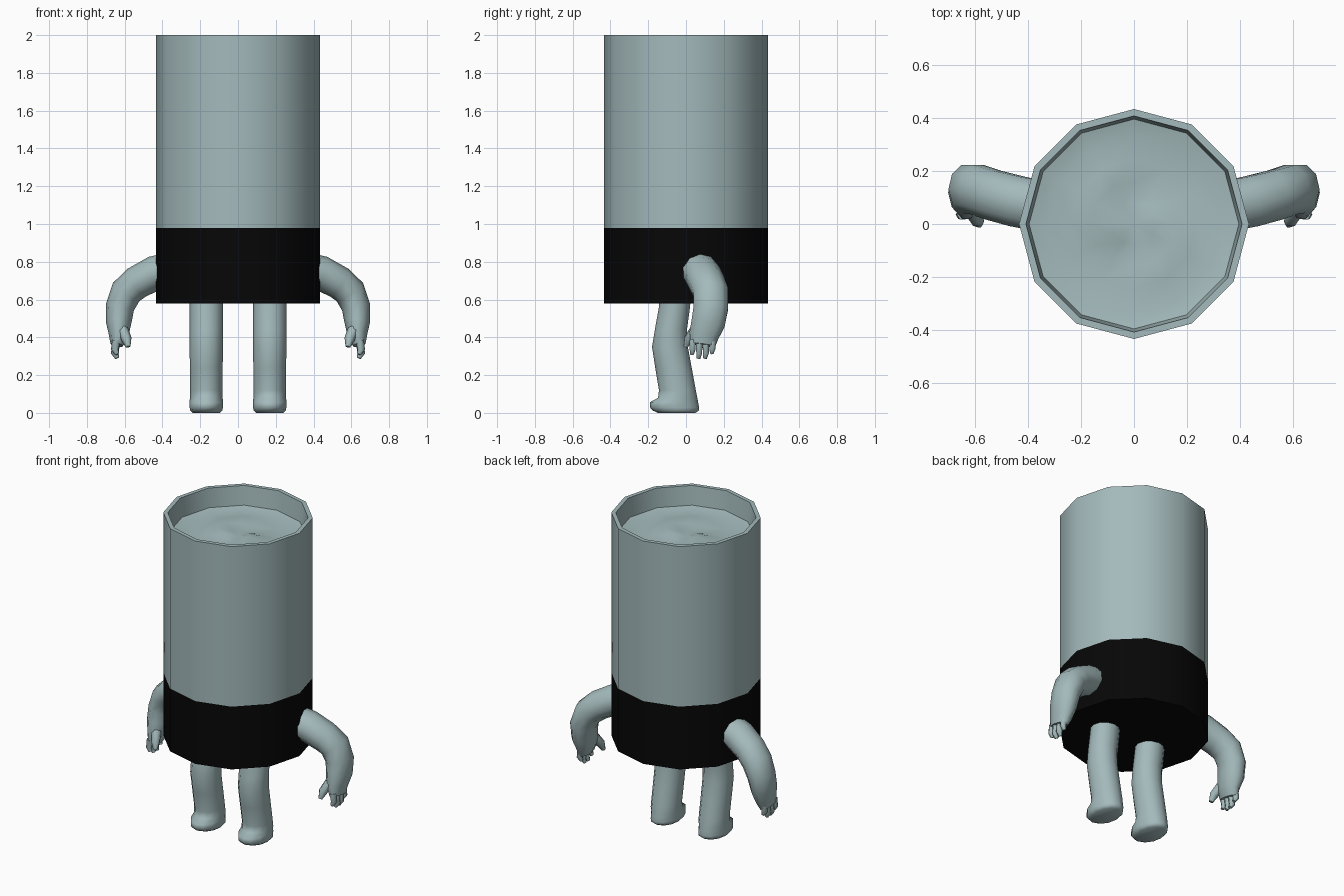
import bpy, bmesh, math
from mathutils import Vector

if "Cube" in bpy.data.objects:
    bpy.data.objects.remove(bpy.data.objects["Cube"])


def material(name, rgb):
    m = bpy.data.materials.new(name)
    m.diffuse_color = (*rgb, 1)
    m.use_nodes = True
    m.node_tree.nodes["Principled BSDF"].inputs["Base Color"].default_value = m.diffuse_color
    return m


GREY = material("pale blue grey", (0.37, 0.49, 0.50))
BLACK = material("black", (0.002, 0.002, 0.002))


def finish(name, bm, mats, angle):
    bmesh.ops.recalc_face_normals(bm, faces=bm.faces)
    me = bpy.data.meshes.new(name)
    bm.to_mesh(me)
    bm.free()
    for m in mats:
        me.materials.append(m)
    ob = bpy.data.objects.new(name, me)
    bpy.context.collection.objects.link(ob)
    bpy.ops.object.select_all(action='DESELECT')
    ob.select_set(True)
    bpy.context.view_layer.objects.active = ob
    bpy.ops.object.shade_smooth_by_angle(angle=math.radians(angle))
    return ob


def skin(bm, loops):
    """Bridge a list of equal vertex loops with quads."""
    faces = []
    for a, b in zip(loops, loops[1:]):
        n = len(a)
        for i in range(n):
            j = (i + 1) % n
            faces.append(bm.faces.new((a[i], a[j], b[j], b[i])))
    return faces


def limb(bm, points, side, sides=10, upright=False):
    """Tube through (x, y, z, half thickness, half depth), capped at both ends."""
    pts = [Vector((p[0] * side, p[1], p[2])) for p in points]
    loops = []
    for i, p in enumerate(pts):
        t = (pts[min(i + 1, len(pts) - 1)] - pts[max(i - 1, 0)]).normalized()
        if upright:
            t = Vector((0, 0, -1))
        v = Vector((0, 1, 0))
        v = (v - t * v.dot(t)).normalized()
        u = v.cross(t)
        a, b = points[i][3:]
        loops.append([bm.verts.new(p + u * a * math.cos(k) + v * b * math.sin(k))
                      for k in (math.tau * s / sides for s in range(sides))])
    skin(bm, loops)
    bm.faces.new(loops[0])
    bm.faces.new(loops[-1])


# Twelve-sided can: black lower band, open rim and a rippled recessed surface
bm = bmesh.new()
profile = [(0.433, 0.58), (0.433, 0.98), (0.433, 2.0), (0.407, 2.0), (0.395, 1.88),
           (0.33, 1.865), (0.24, 1.87), (0.16, 1.87), (0.08, 1.87)]
loops = []
for r, z in profile:
    loop = []
    for i in range(12):
        a = math.tau * i / 12
        ripple = 0.014 * math.sin(2 * a + r * 14) if r < 0.3 else 0
        loop.append(bm.verts.new((r * math.cos(a), r * math.sin(a), z + ripple)))
    loops.append(loop)
skin(bm, loops)
bm.faces.new(loops[0])
tip = bm.verts.new((0, 0, 1.865))
for i in range(12):
    bm.faces.new((loops[-1][i], loops[-1][(i + 1) % 12], tip))
for f in bm.faces:
    f.material_index = 1 if f.calc_center_median().z < 0.98 else 0
finish("can_body", bm, [GREY, BLACK], 40)

# Leg and foot sections: z, front y, back y, half width
LEG = [(0.64, -0.135, 0.03, 0.088), (0.55, -0.145, 0.02, 0.088),
       (0.44, -0.165, 0.005, 0.088), (0.35, -0.18, 0.01, 0.088),
       (0.24, -0.163, 0.03, 0.087), (0.12, -0.143, 0.052, 0.086),
       (0.08, -0.148, 0.06, 0.087), (0.057, -0.19, 0.064, 0.088),
       (0.028, -0.19, 0.07, 0.088), (0.012, -0.175, 0.068, 0.085),
       (0.0, -0.15, 0.05, 0.072)]
# Arm from shoulder to palm
ARM = [(0.34, 0.065, 0.765, 0.09, 0.1), (0.44, 0.085, 0.74, 0.092, 0.1),
       (0.535, 0.11, 0.69, 0.088, 0.098), (0.592, 0.13, 0.64, 0.085, 0.097),
       (0.625, 0.132, 0.56, 0.076, 0.096), (0.632, 0.118, 0.48, 0.068, 0.094),
       (0.632, 0.095, 0.41, 0.052, 0.082), (0.642, 0.088, 0.36, 0.034, 0.07)]
# Finger tips: y, z
FINGERS = [(0.035, 0.31), (0.07, 0.29), (0.105, 0.29), (0.14, 0.315)]

for label, s in (("right", 1), ("left", -1)):
    bm = bmesh.new()
    limb(bm, [(0.168, (f + b) / 2, z, w, (b - f) / 2) for z, f, b, w in LEG],
         s, 12, True)
    finish(label + "_leg", bm, [GREY], 60)

    bm = bmesh.new()
    limb(bm, ARM, s)
    finish(label + "_arm", bm, [GREY], 70)

    # Four fingers and a forward thumb
    bm = bmesh.new()
    for y, z in FINGERS:
        limb(bm, [(0.645, y, 0.385, 0.022, 0.02), (0.652, y, z + 0.025, 0.02, 0.018),
                  (0.64, y - 0.004, z, 0.011, 0.011)], s, 6)
    limb(bm, [(0.61, 0.05, 0.44, 0.03, 0.032), (0.59, 0.012, 0.39, 0.027, 0.025),
              (0.582, -0.002, 0.35, 0.013, 0.013)], s, 6)
    finish(label + "_fingers", bm, [GREY], 70)
